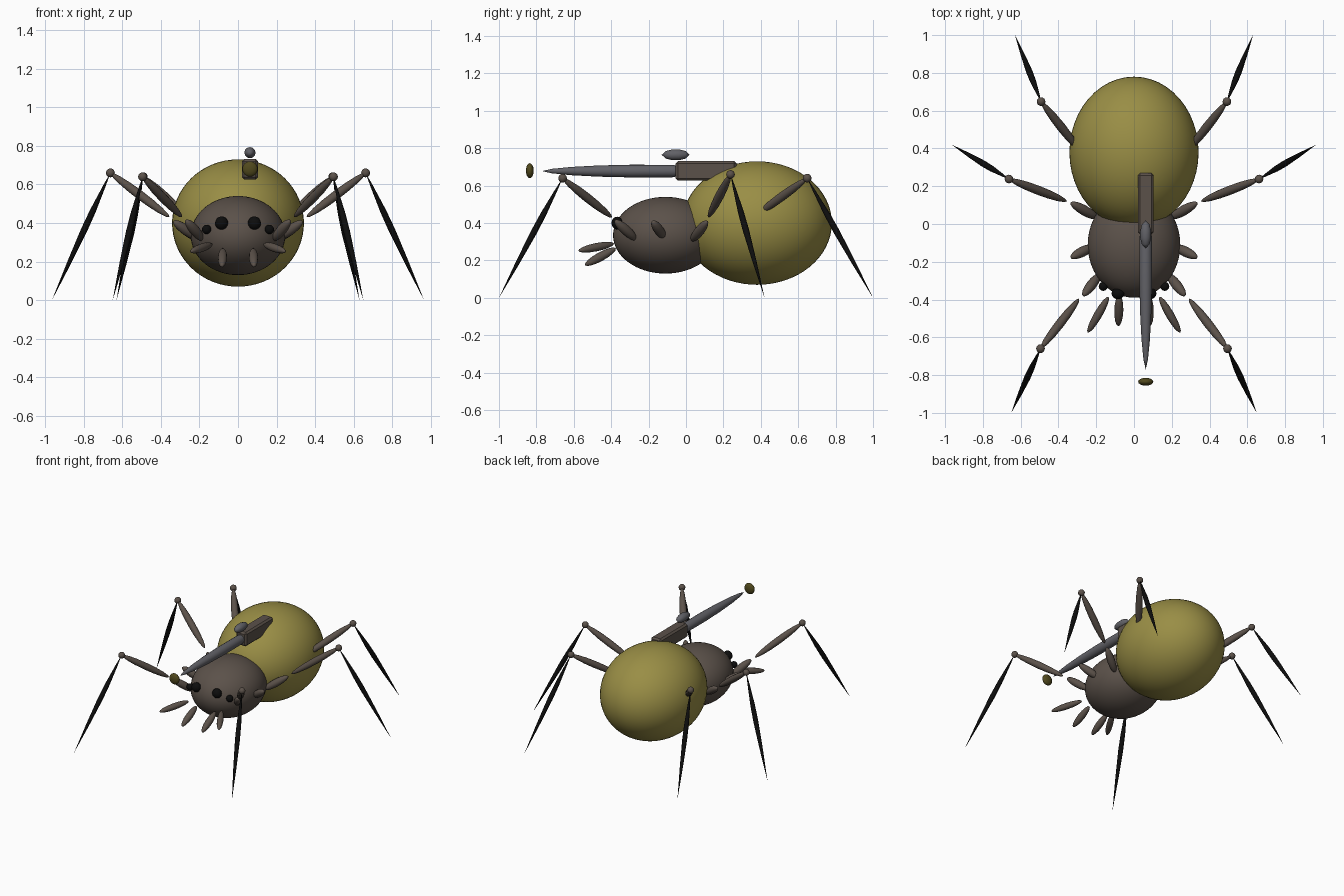
import bpy, bmesh, math
from mathutils import Vector

cube = bpy.data.objects.get("Cube")
if cube:
    bpy.data.objects.remove(cube, do_unlink=True)


def material(name, rgb):
    m = bpy.data.materials.new(name)
    m.use_nodes = True
    m.diffuse_color = (*rgb, 1)
    m.node_tree.nodes["Principled BSDF"].inputs["Base Color"].default_value = (*rgb, 1)
    return m


olive = material("olive", (0.32, 0.27, 0.06))
brown = material("brown", (0.105, 0.083, 0.068))
black = material("black", (0.004, 0.004, 0.004))
steel = material("steel grey", (0.12, 0.12, 0.135))
dark_olive = material("dark olive", (0.08, 0.065, 0.012))


def finish(bm, name, mat, smooth=True):
    bmesh.ops.recalc_face_normals(bm, faces=bm.faces)
    for f in bm.faces:
        f.smooth = smooth
    me = bpy.data.meshes.new(name)
    bm.to_mesh(me)
    bm.free()
    me.materials.append(mat)
    ob = bpy.data.objects.new(name, me)
    bpy.context.collection.objects.link(ob)
    return ob


def ellipsoid(name, mat, centre, radii, seg=16, rings=10):
    bm = bmesh.new()
    bmesh.ops.create_uvsphere(bm, u_segments=seg, v_segments=rings, radius=1)
    bmesh.ops.scale(bm, vec=radii, verts=bm.verts)
    bmesh.ops.translate(bm, vec=centre, verts=bm.verts)
    return finish(bm, name, mat)


ROUND = [(math.sin(math.pi * i / 16) ** 2, math.sin(math.pi * i / 8)) for i in range(1, 8)]
POINTED = [(0.1, 0.4), (0.3, 0.92), (0.45, 1), (0.7, 0.65)]
BARREL = [(0.06, 0.35), (0.18, 0.65), (0.35, 0.88), (0.55, 1), (0.8, 0.98)]


def spindle(name, mat, a, b, radius, profile=ROUND, seg=12):
    """Solid of revolution between two points, closing to a tip at each."""
    a, b = Vector(a), Vector(b)
    axis = b - a
    turn = axis.to_track_quat('Z', 'Y')
    bm = bmesh.new()
    rings = []
    for t, r in profile:
        ring = []
        for i in range(seg):
            ang = math.tau * i / seg
            p = Vector((math.cos(ang), math.sin(ang), 0)) * r * radius
            ring.append(bm.verts.new(a + axis * t + turn @ p))
        rings.append(ring)
    tips = bm.verts.new(a), bm.verts.new(b)
    for i in range(seg):
        j = (i + 1) % seg
        for lo, hi in zip(rings, rings[1:]):
            bm.faces.new((lo[i], lo[j], hi[j], hi[i]))
        bm.faces.new((tips[0], rings[0][j], rings[0][i]))
        bm.faces.new((tips[1], rings[-1][i], rings[-1][j]))
    return finish(bm, name, mat)


# Body
ellipsoid("abdomen", olive, (0, 0.38, 0.40), (0.342, 0.40, 0.33), 48, 32)
ellipsoid("thorax", brown, (0, -0.11, 0.335), (0.245, 0.28, 0.205), 48, 32)

# Legs: hip, then thigh start, knee and foot
legs = {
    "front": ((0.29, -0.395, 0.43), (0.495, -0.66, 0.64), (0.65, -1.0, 0)),
    "middle": ((0.355, 0.12, 0.43), (0.662, 0.238, 0.66), (0.965, 0.42, 0)),
    "back": ((0.28, 0.38, 0.445), (0.492, 0.648, 0.64), (0.63, 1.0, 0)),
}
hips = {
    "front": ((0.18, -0.265, 0.31), (0.27, -0.38, 0.415)),
    "side": ((0.21, -0.115, 0.32), (0.335, -0.178, 0.41)),
    "middle": ((0.19, 0.03, 0.305), (0.335, 0.113, 0.41)),
}

for side, s in (("left", 1), ("right", -1)):
    def m(p):
        return (p[0] * s, p[1], p[2])

    for pos, (start, knee, foot) in legs.items():
        tag = f"{side}_{pos}"
        spindle(f"{tag}_thigh", brown, m(start), m(knee), 0.024)
        ellipsoid(f"{tag}_knee", brown, m(knee), (0.023,) * 3)
        spindle(f"{tag}_shin", black, m(knee), m(foot), 0.017, POINTED)
    for pos, (a, b) in hips.items():
        spindle(f"{side}_{pos}_hip", brown, m(a), m(b), 0.027)

    # Face
    spindle(f"{side}_fang", brown, m((0.078, -0.375, 0.265)), m((0.083, -0.54, 0.175)), 0.024)
    spindle(f"{side}_feeler", brown, m((0.135, -0.385, 0.29)), m((0.245, -0.575, 0.252)), 0.022)
    ellipsoid(f"{side}_inner_eye", black, m((0.085, -0.368, 0.40)), (0.034, 0.03, 0.034))
    ellipsoid(f"{side}_outer_eye", black, m((0.163, -0.33, 0.367)), (0.024,) * 3)

# Back-mounted gun
bm = bmesh.new()
bmesh.ops.create_cube(bm, size=1)
bmesh.ops.scale(bm, vec=(0.084, 0.325, 0.104), verts=bm.verts)
bmesh.ops.translate(bm, vec=(0.062, 0.107, 0.679), verts=bm.verts)
bmesh.ops.bevel(bm, geom=bm.edges[:], offset=0.012, segments=1, affect='EDGES')
finish(bm, "gun_body", brown, smooth=False)
spindle("gun_barrel", steel, (0.062, -0.77, 0.678), (0.062, 0.1, 0.678), 0.034, BARREL, 16)
spindle("gun_sight", steel, (0.062, -0.13, 0.765), (0.062, 0.02, 0.765), 0.029,
        [(0.15, 0.7), (0.38, 1), (0.62, 1), (0.85, 0.7)], 12)
ellipsoid("muzzle_disc", dark_olive, (0.062, -0.835, 0.68), (0.04, 0.021, 0.04), 16, 10)
